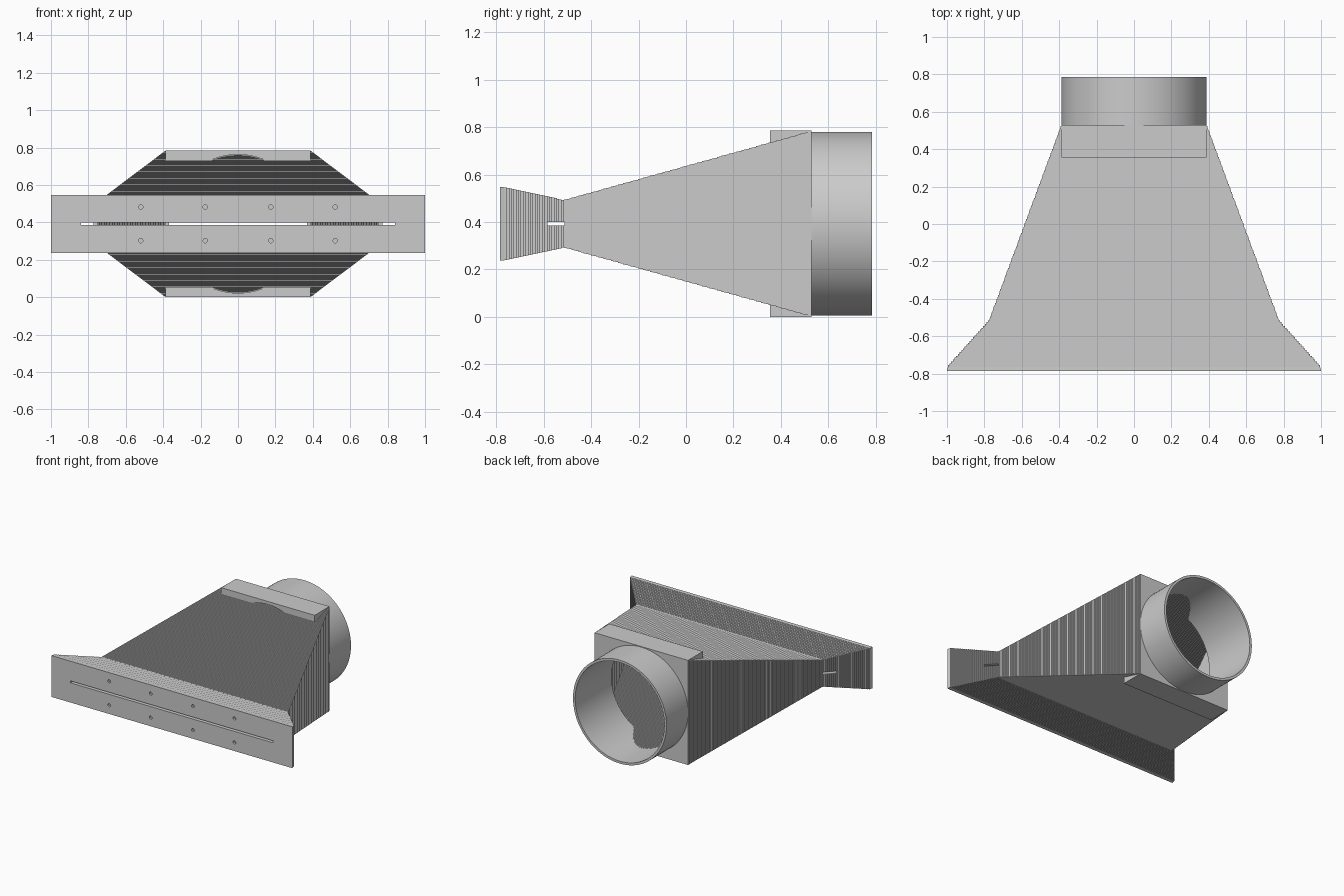
import bpy, bmesh, math
from mathutils import Matrix

if "Cube" in bpy.data.objects:
    bpy.data.objects.remove(bpy.data.objects["Cube"], do_unlink=True)

MID = 0.3925          # height of the central axis
WALL = 0.02
FRONT, WAIST, BACK, END = -0.785, -0.515, 0.53, 0.785

grey = bpy.data.materials.new("plain grey")
grey.use_nodes = True
COLOUR = (0.6, 0.6, 0.6, 1)
grey.diffuse_color = COLOUR
grey.node_tree.nodes["Principled BSDF"].inputs["Base Color"].default_value = COLOUR


def finish(name, bm):
    bmesh.ops.recalc_face_normals(bm, faces=bm.faces[:])
    mesh = bpy.data.meshes.new(name)
    bm.to_mesh(mesh)
    bm.free()
    mesh.materials.append(grey)
    ob = bpy.data.objects.new(name, mesh)
    bpy.context.collection.objects.link(ob)
    return ob


def loft(name, rings):
    """Closed solid through rectangular rings of (y, half width, half height)."""
    bm = bmesh.new()
    loops = [[bm.verts.new((sx * w, y, MID + sz * h))
              for sx, sz in ((-1, -1), (1, -1), (1, 1), (-1, 1))] for y, w, h in rings]
    for a, b in zip(loops, loops[1:]):
        for i in range(4):
            j = (i + 1) % 4
            bm.faces.new((a[i], a[j], b[j], b[i]))
    bm.faces.new(loops[0])
    bm.faces.new(loops[-1])
    return finish(name, bm)


def box(name, y0, y1, w, h):
    return loft(name, [(y0, w, h), (y1, w, h)])


def rod(name, y0, y1, radius, sides, x=0, z=MID):
    bm = bmesh.new()
    place = Matrix.Translation((x, (y0 + y1) / 2, z)) @ Matrix.Rotation(math.pi / 2, 4, "X")
    bmesh.ops.create_cone(bm, cap_ends=True, segments=sides, radius1=radius,
                          radius2=radius, depth=y1 - y0, matrix=place)
    return finish(name, bm)


def stairs(start, stop, count, inset=0.0):
    """Fine terraces between two rings."""
    rings = []
    for i in range(count):
        t = (i + 0.5) / count
        w, h = (start[k] + (stop[k] - start[k]) * t - inset for k in (1, 2))
        for e in (i, i + 1):
            rings.append((start[0] + (stop[0] - start[0]) * e / count, w, h))
    return rings


def cut(ob, cutters):
    for c in cutters:
        c.hide_render = True
        m = ob.modifiers.new("cut", "BOOLEAN")
        m.operation, m.solver, m.object = "DIFFERENCE", "EXACT", c
    bpy.context.view_layer.update()
    deps = bpy.context.evaluated_depsgraph_get()
    mesh = bpy.data.meshes.new_from_object(ob.evaluated_get(deps))
    ob.modifiers.clear()
    ob.data = mesh
    for c in cutters:
        bpy.data.objects.remove(c, do_unlink=True)


# Terraced funnel with a flared mouth
lip = (FRONT + 0.02, 1.0, 0.155)
waist = (WAIST, 0.775, 0.1)
rear = (BACK - 0.005, 0.39, 0.39)
funnel = loft("funnel", [(FRONT, 1.0, 0.155)] + stairs(lip, waist, 25)
              + stairs(waist, rear, 100))

# Hollow inside, long mouth slot and small dimples in the front plate
inside = stairs(waist, rear, 100, WALL)
hollow = loft("hollow_cutter", inside + [(BACK + 0.1,) + inside[-1][1:]])
slot = box("slot_cutter", FRONT - 0.05, WAIST + 0.003, 0.84, 0.0075)
dimples = [rod("dimple_cutter", FRONT - 0.02, FRONT + 0.015, 0.012, 12, x, MID + z)
           for x in (-0.52, -0.175, 0.175, 0.52) for z in (-0.09, 0.09)]
cut(funnel, [hollow, slot] + dimples)

# Square collar with a round opening
collar = box("collar", 0.355, BACK, 0.388, MID)
cut(collar, [rod("collar_cutter", 0.3, 0.6, 0.37, 128)])

# Round outlet pipe
pipe = rod("outlet_pipe", BACK, END, 0.388, 128)
cut(pipe, [rod("pipe_cutter", 0.4, 0.9, 0.37, 128)])

# Smooth only the round surfaces
for ob in (collar, pipe):
    bpy.ops.object.select_all(action="DESELECT")
    ob.select_set(True)
    bpy.context.view_layer.objects.active = ob
    bpy.ops.object.shade_smooth_by_angle(angle=math.radians(30))
